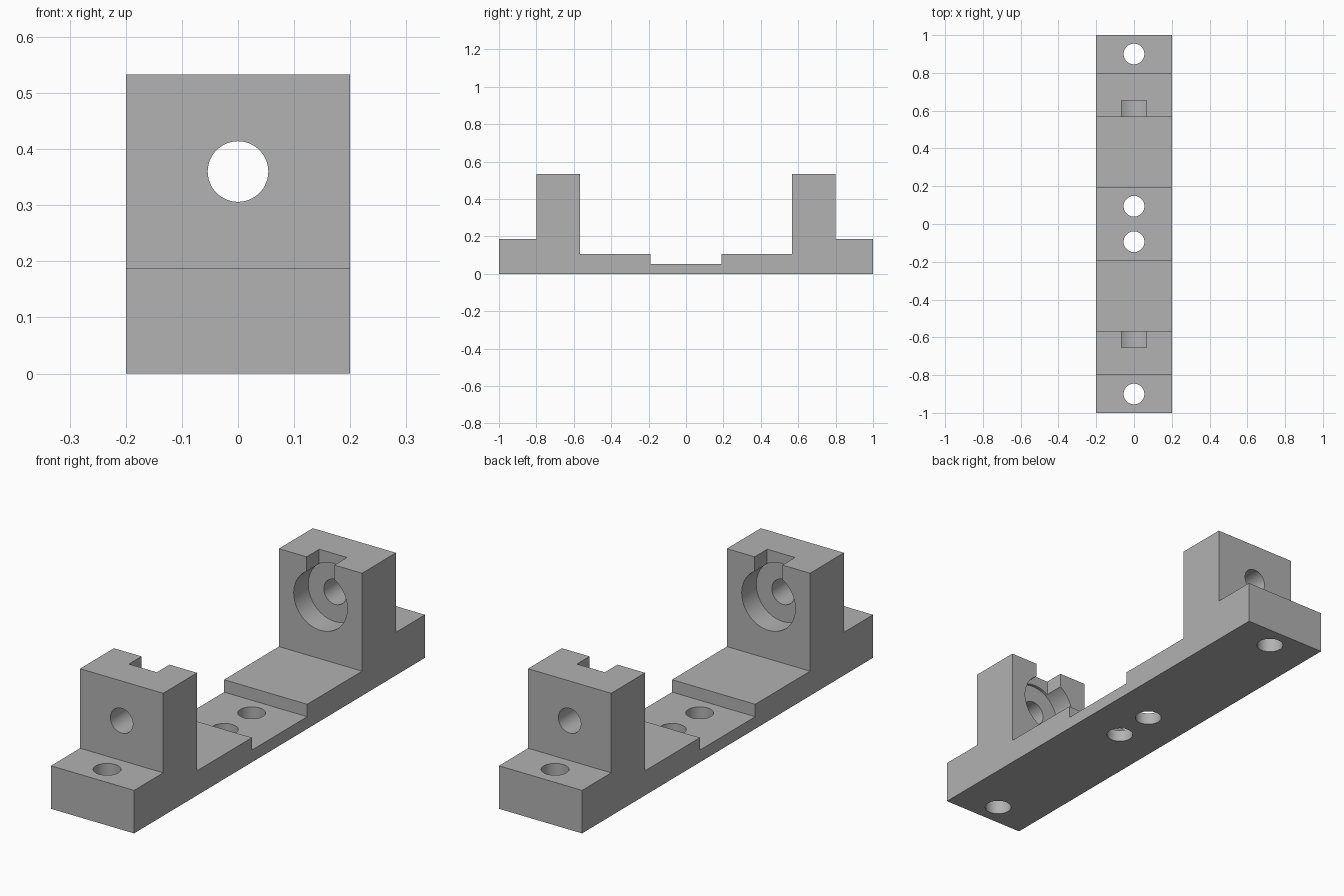
import bpy, bmesh, math
from mathutils import Matrix

cube = bpy.data.objects.get("Cube")
if cube:
    bpy.data.objects.remove(cube, do_unlink=True)

grey = bpy.data.materials.new("plain grey")
grey.use_nodes = True
colour = (0.445, 0.445, 0.445, 1)
grey.diffuse_color = colour
grey.node_tree.nodes["Principled BSDF"].inputs["Base Color"].default_value = colour

HALF_WIDTH = 0.2
BORE_Z = 0.36
BLOCK_INNER = 0.567
HOLE_RADIUS = 0.054


def make_object(name, bm):
    bmesh.ops.recalc_face_normals(bm, faces=bm.faces)
    mesh = bpy.data.meshes.new(name)
    bm.to_mesh(mesh)
    bm.free()
    mesh.materials.append(grey)
    obj = bpy.data.objects.new(name, mesh)
    bpy.context.collection.objects.link(obj)
    return obj


def cylinder(name, radius, length, centre, along_y=False):
    bm = bmesh.new()
    turn = Matrix.Rotation(math.pi / 2 if along_y else 0, 4, 'X')
    bmesh.ops.create_cone(bm, cap_ends=True, segments=64, radius1=radius,
                          radius2=radius, depth=length,
                          matrix=Matrix.Translation(centre) @ turn)
    return make_object(name, bm)


def box(name, size, centre):
    bm = bmesh.new()
    bmesh.ops.create_cube(bm, size=1, matrix=Matrix.Translation(centre)
                          @ Matrix.Diagonal((*size, 1)))
    return make_object(name, bm)


# Stepped side profile, mirrored and extruded across the width
half = [(1, 0), (1, 0.187), (0.8, 0.187), (0.8, 0.533),
        (BLOCK_INNER, 0.533), (BLOCK_INNER, 0.107), (0.19, 0.107), (0.19, 0.053)]
profile = half + [(-y, z) for y, z in reversed(half)]
bm = bmesh.new()
face = bm.faces.new([bm.verts.new((-HALF_WIDTH, y, z)) for y, z in profile])
sweep = bmesh.ops.extrude_face_region(bm, geom=[face])
bmesh.ops.translate(bm, vec=(2 * HALF_WIDTH, 0, 0),
                    verts=[v for v in sweep["geom"] if isinstance(v, bmesh.types.BMVert)])
bracket = make_object("bracket_body", bm)

# Screw holes, shaft holes, bearing seats and open slots at each end
cutters = []
for side in (-1, 1):
    for y in (0.9, 0.094):
        cutters.append(cylinder("screw_hole", 0.055, 1, (0, side * y, 0)))
    cutters.append(cylinder("shaft_hole", HOLE_RADIUS, 0.6, (0, side * 0.7, BORE_Z), True))
    cutters.append(cylinder("bearing_seat", 0.129, 0.2, (0, side * BLOCK_INNER, BORE_Z), True))
    cutters.append(box("seat_slot", (0.134, 0.174, 0.3),
                       (0, side * BLOCK_INNER, BORE_Z + 0.15)))

for cutter in cutters:
    cutter.hide_render = True
    mod = bracket.modifiers.new(cutter.name, 'BOOLEAN')
    mod.operation = 'DIFFERENCE'
    mod.solver = 'EXACT'
    mod.object = cutter

# Apply the cuts and remove the cutters
for obj in bpy.context.selected_objects:
    obj.select_set(False)
bpy.context.view_layer.objects.active = bracket
bracket.select_set(True)
for mod in list(bracket.modifiers):
    bpy.ops.object.modifier_apply(modifier=mod.name)
for cutter in cutters:
    bpy.data.objects.remove(cutter, do_unlink=True)
bpy.ops.object.shade_smooth_by_angle(angle=math.radians(30))
